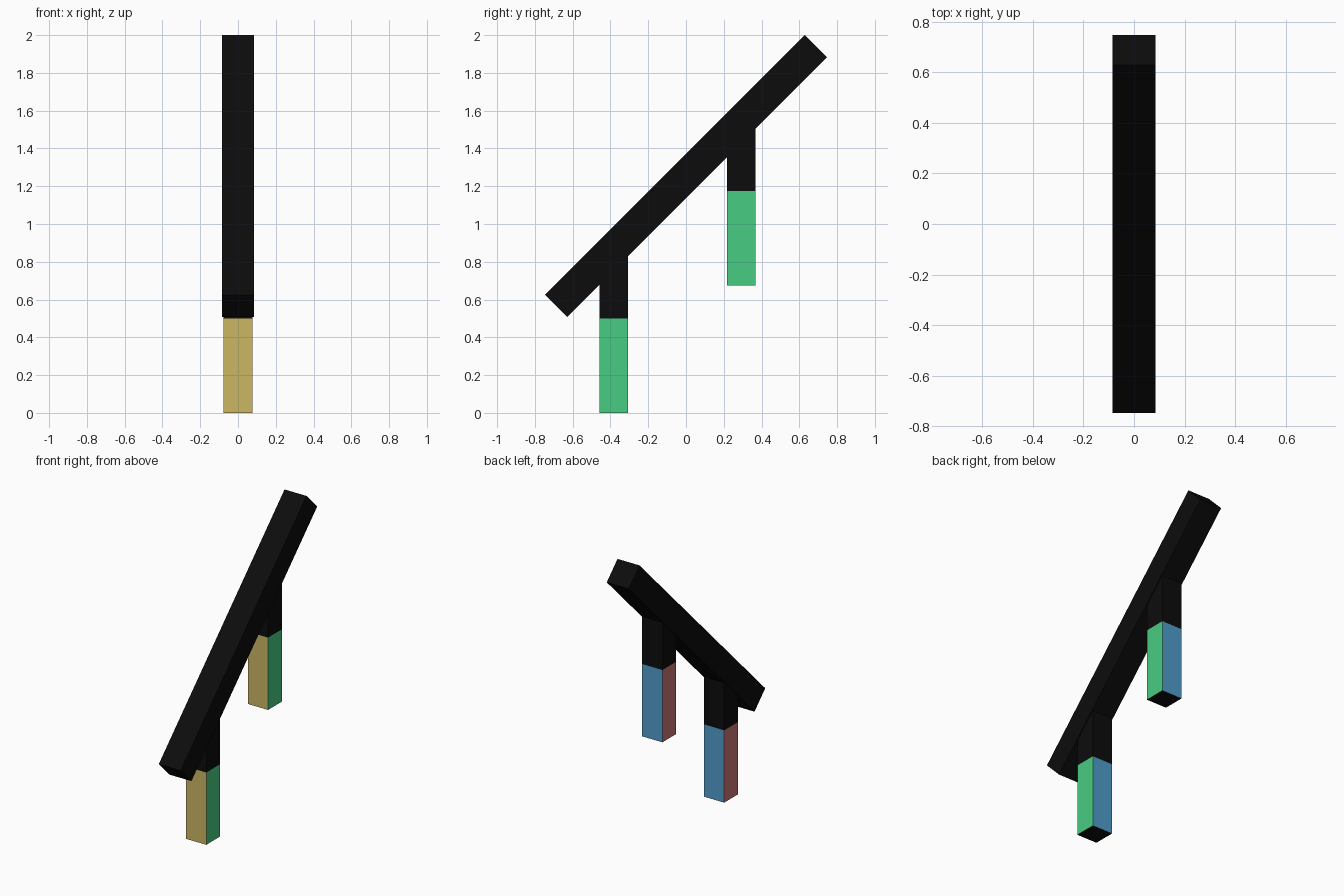
import bpy, bmesh, math
from mathutils import Matrix, Vector

if "Cube" in bpy.data.objects:
    bpy.data.objects.remove(bpy.data.objects["Cube"])


def srgb(r, g, b):
    lin = [(c / 255 / 12.92) if c < 11 else ((c / 255 + 0.055) / 1.055) ** 2.4 for c in (r, g, b)]
    return (*lin, 1.0)


def material(name, rgb):
    m = bpy.data.materials.new(name)
    m.diffuse_color = srgb(*rgb)
    m.use_nodes = True
    m.node_tree.nodes["Principled BSDF"].inputs["Base Color"].default_value = m.diffuse_color
    return m


black = material("black", (12, 12, 12))
tan = material("tan", (203, 183, 100))
green = material("green", (73, 204, 129))
blue = material("blue", (81, 157, 204))
red = material("dusty_red", (203, 118, 118))


def box(name, size, center, mats, tilt=0.0, rule=None):
    bm = bmesh.new()
    mat = (Matrix.Translation(center) @ Matrix.Rotation(tilt, 4, 'X')
           @ Matrix.Diagonal((*size, 1.0)))
    bmesh.ops.create_cube(bm, size=1.0, matrix=mat)
    bm.normal_update()
    if rule:
        for f in bm.faces:
            f.material_index = rule(f.normal)
    mesh = bpy.data.meshes.new(name)
    bm.to_mesh(mesh)
    bm.free()
    for m in mats:
        mesh.materials.append(m)
    obj = bpy.data.objects.new(name, mesh)
    bpy.context.collection.objects.link(obj)


def side_colour(n):
    # black ends, one colour for each side direction
    if abs(n.z) > 0.5:
        return 0
    if abs(n.y) > 0.5:
        return 1 if n.y < 0 else 3
    return 2 if n.x > 0 else 4


# sloping handrail
box("handrail", (0.168, 1.944, 0.166), Vector((0, 0, 1.254)), [black], math.radians(45))

# two posts, the back one shifted up along the slope
WX, WY = 0.155, 0.15
for label, y, z in (("front", -0.382, 0.0), ("back", 0.293, 0.675)):
    box(label + "_post", (WX, WY, 0.5), Vector((0, y, z + 0.25)),
        [black, tan, green, blue, red], rule=side_colour)
    # black upper part reaching into the handrail
    box(label + "_bracket", (WX, WY, 0.37), Vector((0, y, z + 0.685)), [black])
